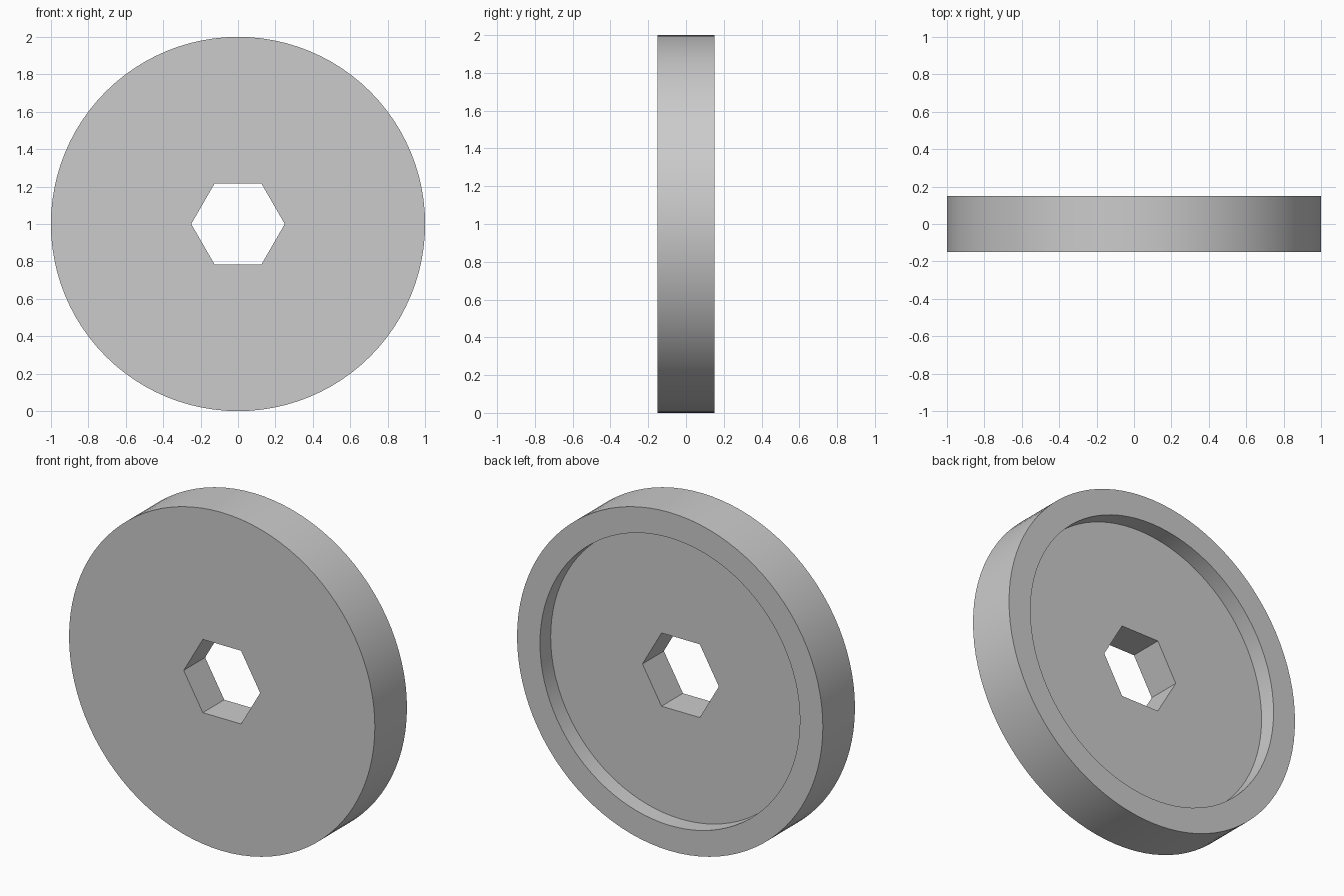
import bpy, bmesh
from math import sin, cos, pi

cube = bpy.data.objects.get("Cube")
if cube:
    bpy.data.objects.remove(cube, do_unlink=True)

SEGMENTS = 96            # multiple of six, so the hexagon corners are exact
OUTER, RECESS, HEX = 1.0, 0.85, 0.25
FRONT, FLOOR, BACK = -0.15, 0.05, 0.15

grey = bpy.data.materials.new("grey")
grey.use_nodes = True
colour = (0.6, 0.6, 0.6, 1)
grey.diffuse_color = colour
grey.node_tree.nodes["Principled BSDF"].inputs["Base Color"].default_value = colour


def ring(bm, radius, y, hexagonal=False):
    """Loop of vertices around the y axis, round or six-sided."""
    verts = []
    for i in range(SEGMENTS):
        a = 2 * pi * i / SEGMENTS
        r = radius
        if hexagonal:
            r *= cos(pi / 6) / cos(a % (pi / 3) - pi / 6)
        verts.append(bm.verts.new((r * cos(a), y, OUTER + r * sin(a))))
    return verts


# Wheel disc: closed section with a recessed back and a hexagonal bore
bm = bmesh.new()
rings = [
    ring(bm, HEX, FRONT, True),
    ring(bm, OUTER, FRONT),
    ring(bm, OUTER, BACK),
    ring(bm, RECESS, BACK),
    ring(bm, RECESS, FLOOR),
    ring(bm, HEX, FLOOR, True),
]
for k, a in enumerate(rings):
    b = rings[(k + 1) % len(rings)]
    for i in range(SEGMENTS):
        j = (i + 1) % SEGMENTS
        bm.faces.new((a[i], a[j], b[j], b[i]))
bmesh.ops.recalc_face_normals(bm, faces=bm.faces)

mesh = bpy.data.meshes.new("wheel_disc")
bm.to_mesh(mesh)
bm.free()
mesh.materials.append(grey)
wheel = bpy.data.objects.new("wheel_disc", mesh)
bpy.context.collection.objects.link(wheel)

# Smooth the round walls, keep the rims and bore corners sharp
bpy.ops.object.select_all(action='DESELECT')
wheel.select_set(True)
bpy.context.view_layer.objects.active = wheel
bpy.ops.object.shade_smooth_by_angle(angle=pi / 6)
